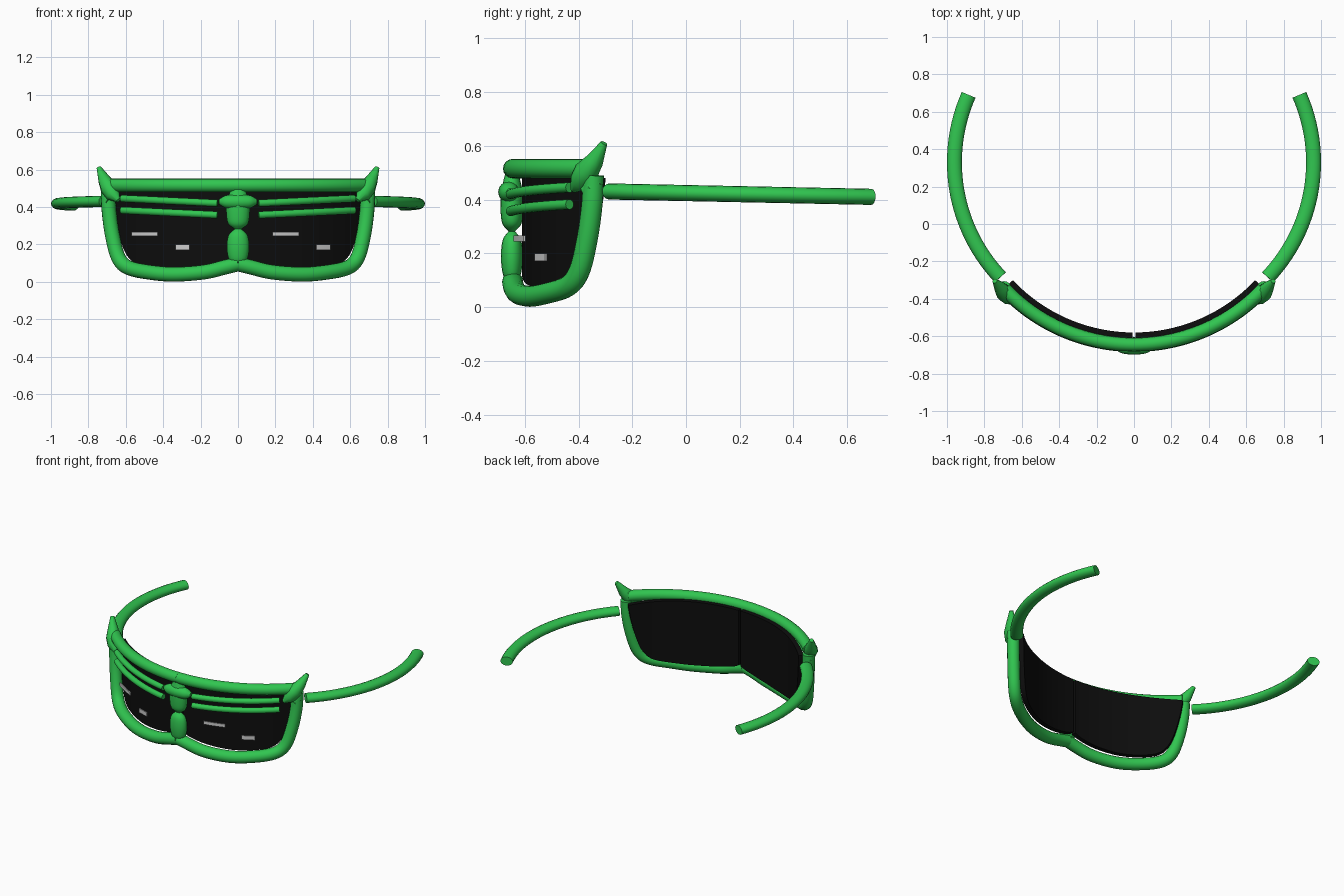
import bpy, bmesh, math
from mathutils import Vector

if "Cube" in bpy.data.objects:
    bpy.data.objects.remove(bpy.data.objects["Cube"])

CY = 0.309      # centre of the wrap-around curve
R = 0.954       # radius of the frame curve


def material(name, rgb, rough=0.5):
    m = bpy.data.materials.new(name)
    m.use_nodes = True
    m.diffuse_color = (*rgb, 1)
    bsdf = m.node_tree.nodes["Principled BSDF"]
    bsdf.inputs["Base Color"].default_value = (*rgb, 1)
    bsdf.inputs["Roughness"].default_value = rough
    return m


GREEN = material("frame green", (0.03, 0.56, 0.08))
BLACK = material("lens black", (0.004, 0.004, 0.004))
GREY = material("glint grey", (0.6, 0.6, 0.6))


def wrap(x, z, r=R):
    """Place a front-view point on the upright cylinder of radius r."""
    return Vector((x, CY - math.sqrt(r * r - x * x), z))


def smooth_path(pts, steps=6):
    """Catmull-Rom curve through the points (any dimension)."""
    p = [Vector(q) for q in pts]
    p = [2 * p[0] - p[1]] + p + [2 * p[-1] - p[-2]]
    out = []
    for a, b, c, d in zip(p, p[1:], p[2:], p[3:]):
        for i in range(steps):
            t = i / steps
            out.append(0.5 * (2 * b + (c - a) * t + (2 * a - 5 * b + 4 * c - d) * t * t
                              + (3 * b - a - 3 * c + d) * t ** 3))
    return out + [p[-2]]


def finish(name, bm, mat, mirror=False):
    bmesh.ops.recalc_face_normals(bm, faces=bm.faces)
    me = bpy.data.meshes.new(name)
    bm.to_mesh(me)
    bm.free()
    me.materials.append(mat)
    ob = bpy.data.objects.new(name, me)
    bpy.context.collection.objects.link(ob)
    bpy.ops.object.select_all(action='DESELECT')
    ob.select_set(True)
    bpy.context.view_layer.objects.active = ob
    bpy.ops.object.shade_smooth_by_angle(angle=math.radians(40))
    if mirror:
        ob.modifiers.new("Mirror", 'MIRROR').use_mirror_merge = False
    return ob


def tube(name, path, radii, depth=1.0, mirror=True, sides=16):
    """Sweep an oval along a path; depth scales it towards the wearer."""
    bm = bmesh.new()
    rings = []
    for i, p in enumerate(path):
        t = (path[min(i + 1, len(path) - 1)] - path[max(i - 1, 0)]).normalized()
        out = Vector((p.x, p.y - CY, 0))
        side = t.cross(out).normalized()
        out = side.cross(t).normalized()
        r = radii[i] if isinstance(radii, list) else radii
        ring = []
        for k in range(sides):
            a = math.tau * k / sides
            ring.append(bm.verts.new(p + side * r * math.cos(a) + out * r * depth * math.sin(a)))
        rings.append(ring)
    for a, b in zip(rings, rings[1:]):
        for k in range(sides):
            j = (k + 1) % sides
            bm.faces.new((a[k], a[j], b[j], b[k]))
    bm.faces.new(rings[0])
    bm.faces.new(rings[-1])
    return finish(name, bm, GREEN, mirror)


def shell(name, columns, r_in, r_out, mat, mirror=False):
    """Curved plate from (x, bottom, top) columns."""
    bm = bmesh.new()
    rows = []
    for x, lo, hi in columns:
        back = x * r_in / r_out
        rows.append([bm.verts.new(v) for v in (
            wrap(x, lo, r_out), wrap(x, hi, r_out), wrap(back, hi, r_in), wrap(back, lo, r_in))])
    for a, b in zip(rows, rows[1:]):
        for k in range(4):
            j = (k + 1) % 4
            bm.faces.new((a[k], a[j], b[j], b[k]))
    bm.faces.new(rows[0])
    bm.faces.new(rows[-1])
    return finish(name, bm, mat, mirror)


# Brow tube
tube("brow_tube", [wrap(0.69 * i / 20, 0.515) for i in range(21)], 0.036)

# Rim down the side and along the bottom
rim = [(0.695, 0.49), (0.69, 0.38), (0.672, 0.25), (0.64, 0.13), (0.585, 0.075),
       (0.47, 0.05), (0.34, 0.04), (0.18, 0.052), (0.07, 0.078), (0.0, 0.095)]
tube("lower_rim", [wrap(p.x, p.y) for p in smooth_path(rim)], 0.039)

# Lenses
edge = [(0.008, 0.13), (0.06, 0.11), (0.18, 0.085), (0.34, 0.072), (0.48, 0.082),
        (0.56, 0.105), (0.605, 0.16), (0.635, 0.25), (0.658, 0.37), (0.67, 0.465)]
shell("lens", [(p.x, p.y, 0.51 - 0.03 * (p.x / 0.67) ** 4) for p in smooth_path(edge, 4)],
      0.889, 0.92, BLACK, True)

# Slanted bars across the lenses
for label, z in (("upper", 0.42), ("lower", 0.357)):
    tube(label + "_lens_bar",
         [wrap(0.11 + 0.51 * i / 14, z + 0.025 * i / 14, 0.967) for i in range(15)], 0.019)

# Nose bridge: two pinched segments and a crosspiece
nose = [(0.1, 0.035), (0.13, 0.052), (0.19, 0.06), (0.25, 0.05), (0.282, 0.018)]
bridge = [(0.282, 0.018), (0.31, 0.052), (0.36, 0.062), (0.42, 0.062), (0.46, 0.05), (0.535, 0.022)]
for label, prof in (("nose_piece", nose), ("bridge_post", bridge)):
    pts = smooth_path(prof, 4)
    tube(label, [wrap(0, p.x, R + 0.003) for p in pts], [p.y for p in pts], 0.68, False)
cross = smooth_path([(0, 0.04), (0.035, 0.038), (0.07, 0.032), (0.1, 0.014)], 4)
tube("bridge_crosspiece", [wrap(p.x, 0.428, 0.968) for p in cross], [p.y for p in cross])

# Pointed horns at the outer corners
horn = [Vector(p) for p in ((0.64, -0.42, 0.435), (0.668, -0.395, 0.465), (0.692, -0.37, 0.505),
                            (0.715, -0.34, 0.545), (0.744, -0.305, 0.61))]
tube("corner_horn", horn, [0.012, 0.04, 0.046, 0.034, 0.013], sides=10)

# Hinge stub behind each horn
stub = [Vector(p) for p in ((0.68, -0.37, 0.43), (0.7, -0.345, 0.45), (0.71, -0.325, 0.47))]
tube("hinge_stub", stub, [0.03, 0.036, 0.02], sides=10)

# Temple arms
arm = []
for i in range(33):
    y = -0.285 + 0.975 * i / 32
    arm.append(Vector((0.066 + math.sqrt(0.894 ** 2 - (y - 0.33) ** 2), y, 0.43 - 0.02 * i / 32)))
tube("temple_arm", arm, 0.03, 1.33)

# Glint plates, repeated with the same offset on both lenses
for label, shift in (("right", 0.0), ("left", 0.755)):
    for size, x0, x1, z, h in (("long", -0.57, -0.43, 0.255, 0.011),
                               ("short", -0.335, -0.26, 0.185, 0.014)):
        cols = [(x0 + shift + (x1 - x0) * i / 4, z - h, z + h) for i in range(5)]
        shell(label + "_" + size + "_glint", cols, 0.962, 0.969, GREY)
